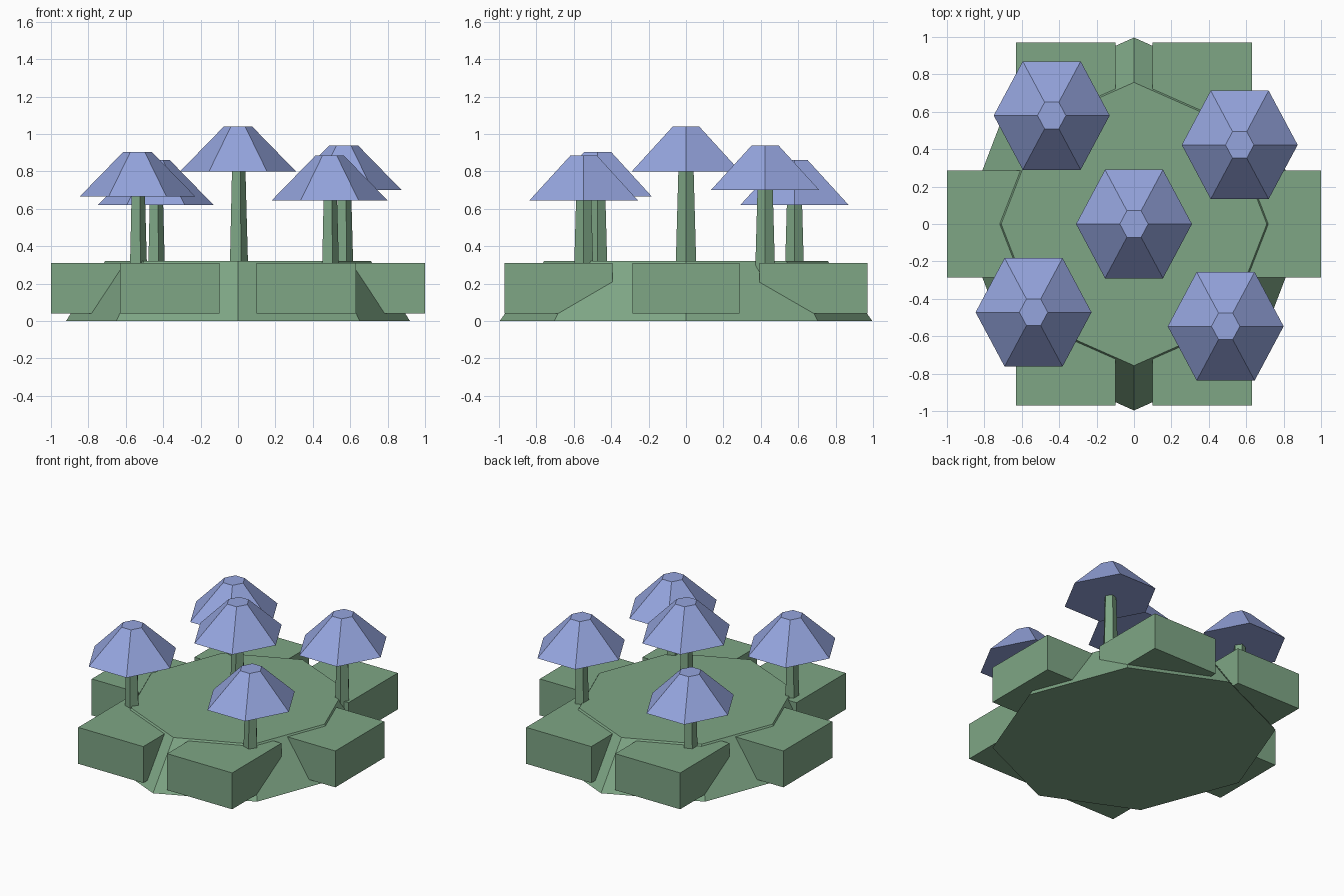
import bpy
import bmesh
from math import cos, sin, tau

cube = bpy.data.objects.get("Cube")
if cube:
    bpy.data.objects.remove(cube, do_unlink=True)


def make_material(name, rgb):
    mat = bpy.data.materials.new(name)
    mat.use_nodes = True
    color = (*rgb, 1.0)
    mat.diffuse_color = color
    mat.node_tree.nodes["Principled BSDF"].inputs["Base Color"].default_value = color
    return mat


green = make_material("meadow green", (0.209, 0.381, 0.235))
blue = make_material("periwinkle blue", (0.30, 0.375, 0.73))


def add_object(name, bm, mat, location):
    bmesh.ops.recalc_face_normals(bm, faces=bm.faces)
    mesh = bpy.data.meshes.new(name)
    bm.to_mesh(mesh)
    bm.free()
    mesh.materials.append(mat)
    obj = bpy.data.objects.new(name, mesh)
    obj.location = location
    bpy.context.collection.objects.link(obj)
    return obj


def frustum(name, sides, lower, upper, height, mat, location):
    """Tapered prism with a corner on +x; lower and upper are (x, y) radii."""
    bm = bmesh.new()
    rings = []
    for (rx, ry), z in ((lower, 0), (upper, height)):
        rings.append([bm.verts.new((rx * cos(tau * i / sides), ry * sin(tau * i / sides), z))
                      for i in range(sides)])
    bottom, top = rings
    bm.faces.new(bottom)
    bm.faces.new(top)
    for i in range(sides):
        j = (i + 1) % sides
        bm.faces.new((bottom[i], bottom[j], top[j], top[i]))
    return add_object(name, bm, mat, location)


def block(name, size, location):
    bm = bmesh.new()
    bmesh.ops.create_cube(bm, size=1)
    bmesh.ops.scale(bm, vec=size, verts=bm.verts)
    return add_object(name, bm, green, location)


# Octagonal mound
frustum("mound", 8, (0.92, 0.997), (0.71, 0.757), 0.322, green, (0, 0, 0))

# Blocks around the mound: one on each side, two in front, two behind
for side, sx in (("left", 1), ("right", -1)):
    block(f"{side}_block", (0.53, 0.574, 0.27), (sx * 0.735, 0, 0.175))
    for end, sy in (("front", -1), ("back", 1)):
        block(f"{end}_{side}_block", (0.534, 0.578, 0.27), (sx * 0.365, sy * 0.682, 0.175))

# Trees: five-sided trunk under a six-sided canopy; z is the canopy's underside
trees = {
    "center": (0, 0, 0.80),
    "back_right": (-0.44, 0.58, 0.62),
    "back_left": (0.565, 0.423, 0.70),
    "front_right": (-0.537, -0.472, 0.665),
    "front_left": (0.49, -0.547, 0.645),
}
for name, (x, y, z) in trees.items():
    trunk = 0.48
    frustum(f"{name}_trunk", 5, (0.053, 0.057), (0.04, 0.043), trunk, green, (x, y, z - trunk))
    frustum(f"{name}_canopy", 6, (0.31, 0.335), (0.076, 0.082), 0.24, blue, (x, y, z))
